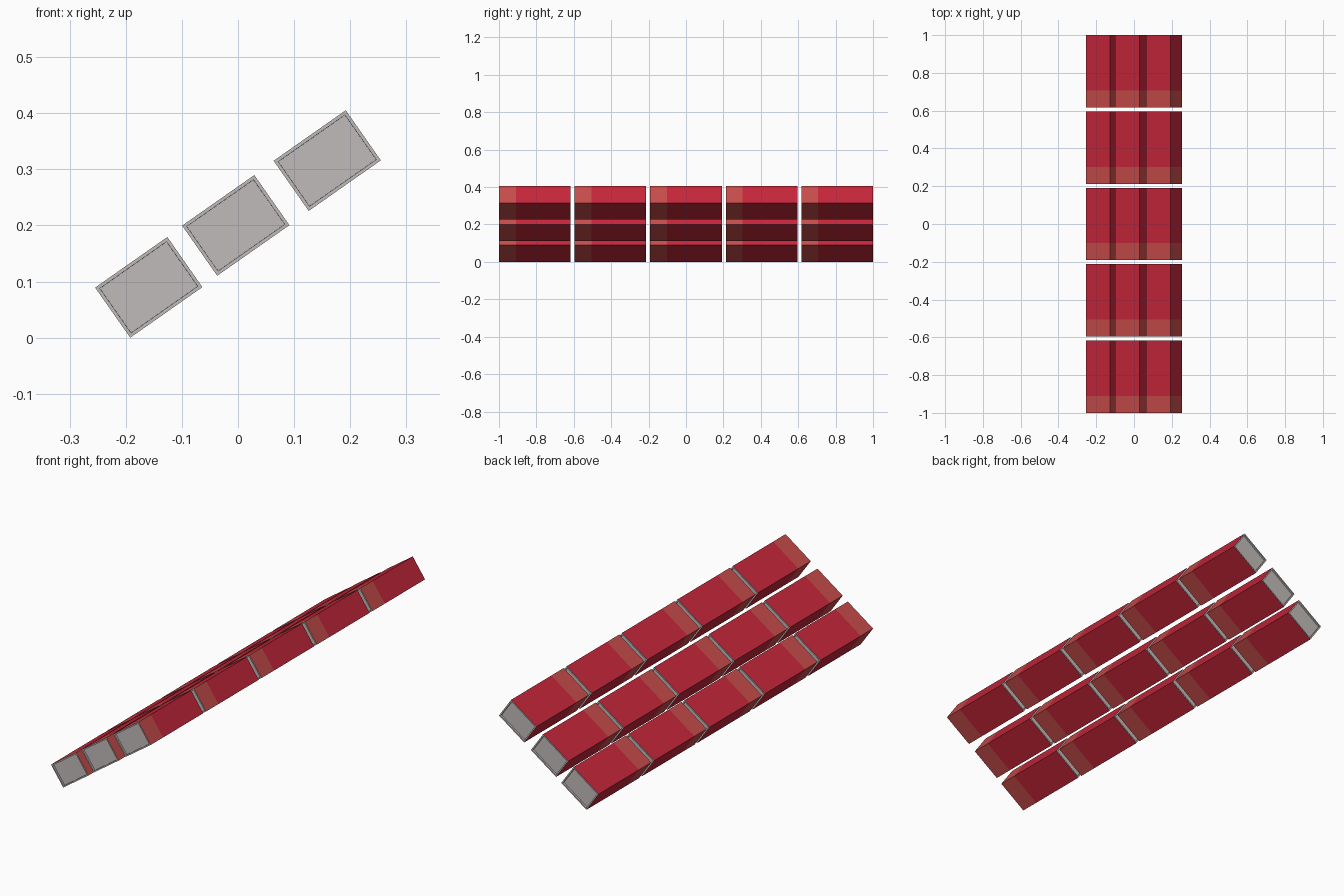
import bpy, bmesh, math
from mathutils import Matrix

if "Cube" in bpy.data.objects:
    bpy.data.objects.remove(bpy.data.objects["Cube"])

def mat(name, rgb):
    m = bpy.data.materials.new(name)
    m.diffuse_color = (*rgb, 1)
    m.use_nodes = True
    m.node_tree.nodes["Principled BSDF"].inputs["Base Color"].default_value = m.diffuse_color
    return m

RED = mat("red casing", (0.56, 0.019, 0.042))
BAND = mat("rust band", (0.56, 0.072, 0.068))
GREY = mat("end grey", (0.53, 0.50, 0.49))

W, H, L = 0.157, 0.109, 0.383      # cross-section and length of one block
PITCH = (2 - L) / 4
BAND_LEN, RIM, DEPTH = 0.09, 0.0085, 0.008
TILT = math.radians(35)

def block_mesh():
    bm = bmesh.new()
    bmesh.ops.create_cube(bm, size=1, matrix=Matrix.Diagonal((W, L, H, 1)))
    # cut the painted band near the front end
    cut = -L / 2 + BAND_LEN
    bmesh.ops.bisect_plane(bm, geom=bm.verts[:] + bm.edges[:] + bm.faces[:],
                           plane_co=(0, cut, 0), plane_no=(0, 1, 0))
    bm.normal_update()
    for f in bm.faces:
        if abs(f.normal.y) > 0.9:
            f.material_index = 2
        else:
            f.material_index = 1 if f.calc_center_median().y < cut else 0
    # recessed grey end panels with square-sided rims
    for f in [f for f in bm.faces if abs(f.normal.y) > 0.9]:
        bmesh.ops.inset_individual(bm, faces=[f], thickness=RIM)
        bmesh.ops.inset_individual(bm, faces=[f], thickness=0.0002, depth=-DEPTH)
    bm.normal_update()
    me = bpy.data.meshes.new("block")
    bm.to_mesh(me)
    bm.free()
    for m in (RED, BAND, GREY):
        me.materials.append(m)
    return me

mesh = block_mesh()

# three stepped rows of five tilted blocks
rows = [(-0.159, 0.0896), (-0.004, 0.200), (0.159, 0.3155)]
for r, (x, z) in enumerate(rows):
    for i in range(5):
        ob = bpy.data.objects.new(f"block_row{r + 1}_{i + 1}", mesh)
        ob.location = (x, (i - 2) * PITCH, z)
        ob.rotation_euler = (0, -TILT, 0)
        bpy.context.collection.objects.link(ob)
